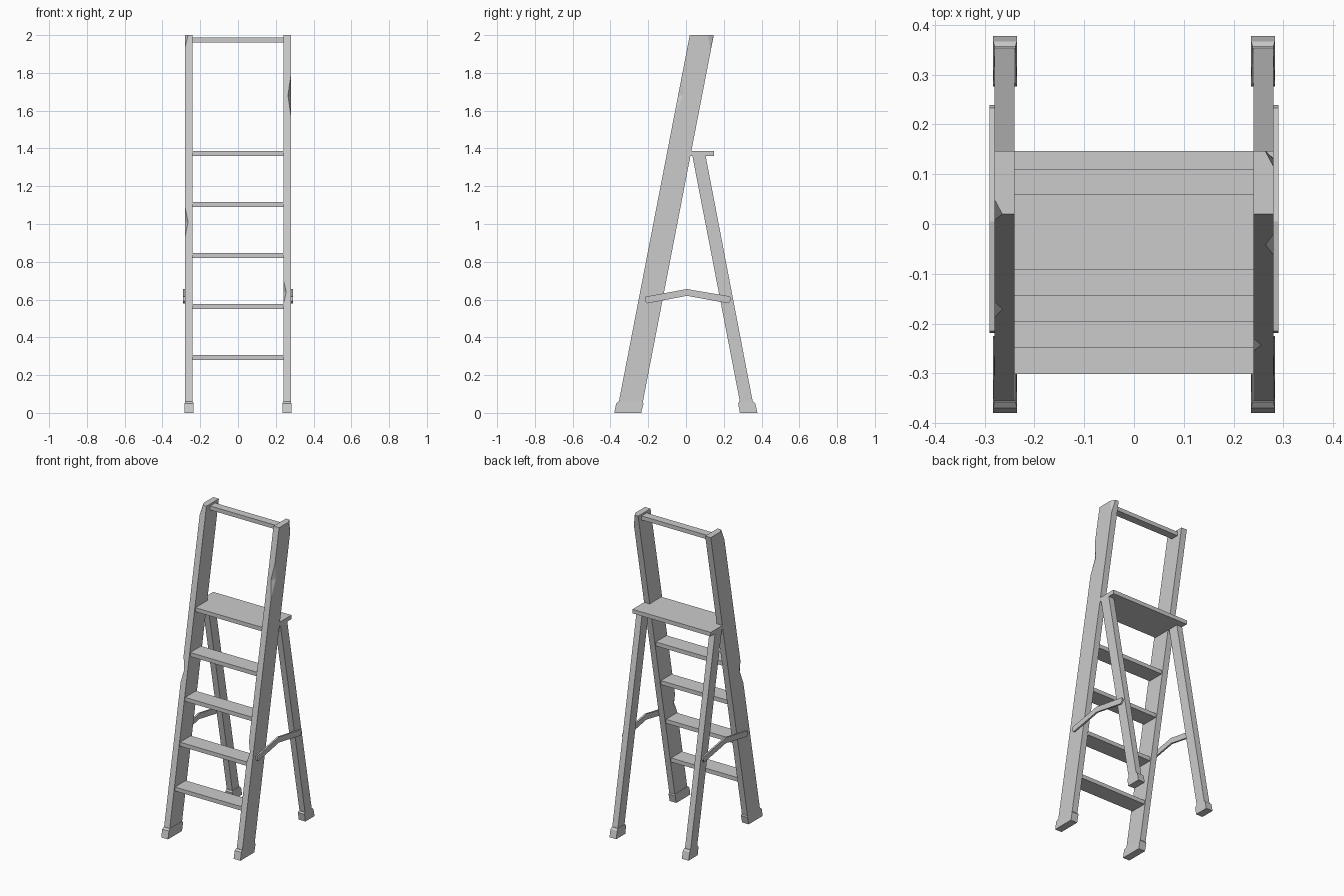
import bpy, bmesh
from mathutils import Vector

if "Cube" in bpy.data.objects:
    bpy.data.objects.remove(bpy.data.objects["Cube"])

SLOPE = 0.193  # lean of the front rails (y per z)


def add_object(name, bm):
    bmesh.ops.recalc_face_normals(bm, faces=bm.faces)
    me = bpy.data.meshes.new(name)
    bm.to_mesh(me)
    bm.free()
    ob = bpy.data.objects.new(name, me)
    bpy.context.collection.objects.link(ob)
    return ob


def prism(name, profile, x0, x1):
    """Extrude a (y, z) profile from x0 to x1."""
    bm = bmesh.new()
    face = bm.faces.new([bm.verts.new((x0, y, z)) for y, z in profile])
    res = bmesh.ops.extrude_face_region(bm, geom=[face])
    moved = [g for g in res["geom"] if isinstance(g, bmesh.types.BMVert)]
    bmesh.ops.translate(bm, verts=moved, vec=(x1 - x0, 0, 0))
    return add_object(name, bm)


def slab(name, x, y0, y1, z0, z1):
    return prism(name, [(y0, z0), (y1, z0), (y1, z1), (y0, z1)], -x, x)


def foot(name, profile, s):
    """Rubber boot: sheared block with a narrowed upper rim."""
    ob = prism(name, profile, s * 0.235, s * 0.283)
    for v in ob.data.vertices:
        if v.co.z > 0.055:
            v.co.x = s * 0.26 + (v.co.x - s * 0.26) * 0.87
    return ob


def chips(name, spots):
    """Octahedra lying along rail edges, used to cut notches."""
    bm = bmesh.new()
    for x, back, z, length in spots:
        c = Vector((x, -0.367 + SLOPE * z + (0.127 if back else 0), z))
        axis = Vector((0, SLOPE, 1)) * length
        a, b = Vector((0.016, 0, 0)), Vector((0, 0.03, 0))
        ring = [bm.verts.new(c + d) for d in (a, b, -a, -b)]
        for tip in (axis, -axis):
            t = bm.verts.new(c + tip)
            for i in range(4):
                bm.faces.new((ring[i], ring[(i + 1) % 4], t))
    ob = add_object(name, bm)
    ob.hide_render = True
    ob.display_type = 'WIRE'
    return ob


# Worn notches: x, on back edge, z, half length
notches = {
    1: [(0.28, False, 1.68, 0.11), (0.24, False, 0.64, 0.065), (0.28, True, 2.0, 0.08)],
    -1: [(-0.28, False, 1.01, 0.08), (-0.28, False, 2.0, 0.065)],
}

rail = [(-0.360, 0.035), (-0.233, 0.035), (0.147, 2.0), (0.020, 2.0)]
rear = [(0.290, 0.035), (0.358, 0.035), (0.103, 1.365), (0.033, 1.365)]
front_boot = [(-0.380, 0), (-0.237, 0), (-0.225, 0.05), (-0.230, 0.06),
              (-0.358, 0.06), (-0.370, 0.05)]
rear_boot = [(0.285, 0), (0.378, 0), (0.367, 0.05), (0.357, 0.06),
             (0.282, 0.06), (0.276, 0.05)]
brace = [(-0.215, 0.615), (-0.02, 0.651), (0.005, 0.656), (0.03, 0.651),
         (0.233, 0.617), (0.239, 0.600), (0.225, 0.580), (0.02, 0.617),
         (0.005, 0.620), (-0.01, 0.617), (-0.205, 0.580), (-0.219, 0.592)]

for s, side in ((1, "right"), (-1, "left")):
    # Front rail with worn edges
    r = prism("front_rail_" + side, rail, s * 0.24, s * 0.28)
    cut = r.modifiers.new("notches", 'BOOLEAN')
    cut.operation = 'DIFFERENCE'
    cut.solver = 'EXACT'
    cut.object = chips("notch_cutter_" + side, notches[s])
    # Rear leg, feet and folding brace
    prism("rear_leg_" + side, rear, s * 0.24, s * 0.28)
    foot("front_foot_" + side, front_boot, s)
    foot("rear_foot_" + side, rear_boot, s)
    prism("brace_" + side, brace, s * 0.279, s * 0.290)

# Steps
for i in range(4):
    y, z = -0.301 + 0.052 * i, 0.281 + 0.27 * i
    slab(f"step_{i + 1}", 0.242, y, y + 0.11, z, z + 0.026)

# Top platform: narrow between the rails, wide over the rear legs
bm = bmesh.new()
outline = [(-0.242, -0.092), (0.242, -0.092), (0.242, 0.021), (0.28, 0.021),
           (0.28, 0.147), (-0.28, 0.147), (-0.28, 0.021), (-0.242, 0.021)]
face = bm.faces.new([bm.verts.new((x, y, 1.361)) for x, y in outline])
res = bmesh.ops.extrude_face_region(bm, geom=[face])
bmesh.ops.translate(bm, vec=(0, 0, 0.026),
                    verts=[g for g in res["geom"] if isinstance(g, bmesh.types.BMVert)])
add_object("platform", bm)

# Top hand bar
slab("hand_bar", 0.242, 0.059, 0.110, 1.961, 1.987)
